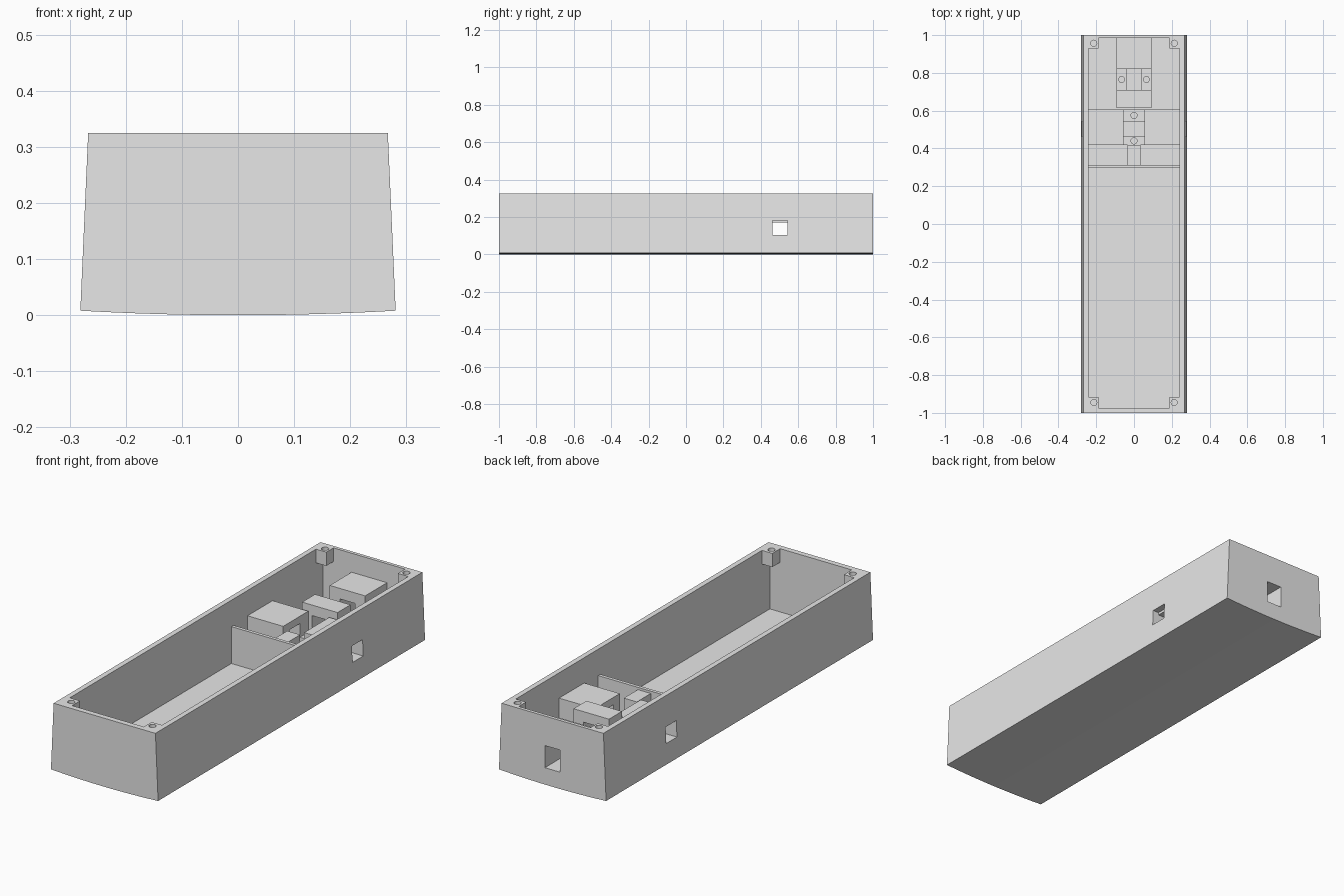
import bpy
import bmesh
from mathutils import Matrix, Vector

cube = bpy.data.objects.get("Cube")
if cube:
    bpy.data.objects.remove(cube)

grey = bpy.data.materials.new("plain grey")
grey.use_nodes = True
grey.diffuse_color = (0.8, 0.8, 0.8, 1)
grey.node_tree.nodes["Principled BSDF"].inputs["Base Color"].default_value = (0.8, 0.8, 0.8, 1)

FLOOR, RIM = 0.025, 0.325
INNER_X, FRONT_Y, BACK_Y = 0.242, -0.974, 0.984


def add(name, bm):
    bmesh.ops.recalc_face_normals(bm, faces=bm.faces)
    mesh = bpy.data.meshes.new(name)
    bm.to_mesh(mesh)
    bm.free()
    mesh.materials.append(grey)
    obj = bpy.data.objects.new(name, mesh)
    bpy.context.collection.objects.link(obj)
    return obj


def box(name, x, y, z):
    """Box spanning three (low, high) ranges."""
    lo, hi = Vector((x[0], y[0], z[0])), Vector((x[1], y[1], z[1]))
    bm = bmesh.new()
    place = Matrix.Translation((lo + hi) / 2) @ Matrix.Diagonal((*(hi - lo), 1))
    bmesh.ops.create_cube(bm, size=1, matrix=place)
    return add(name, bm)


def peg(x, y, z, depth):
    """Screw hole cutter reaching down from height z."""
    bm = bmesh.new()
    bmesh.ops.create_cone(bm, cap_ends=True, segments=24, radius1=0.016, radius2=0.016,
                          depth=2 * depth, matrix=Matrix.Translation((x, y, z)))
    return add("cutter", bm)


def cut(obj, *cutters):
    """Subtract the cutters, then discard them."""
    for cutter in cutters:
        cutter.hide_render = True
        mod = obj.modifiers.new("cut", 'BOOLEAN')
        mod.operation = 'DIFFERENCE'
        mod.solver = 'EXACT'
        mod.object = cutter
    bpy.context.view_layer.update()
    graph = bpy.context.evaluated_depsgraph_get()
    mesh = bpy.data.meshes.new_from_object(obj.evaluated_get(graph))
    obj.modifiers.clear()
    obj.data = mesh
    for cutter in cutters:
        bpy.data.objects.remove(cutter)


def side_range(side, near, far):
    return tuple(sorted((side * near, side * far)))


# Tapered outer shell with a gently bowed underside
bm = bmesh.new()
half = 0.281
steps = [half * i / 6 for i in range(-6, 7)]
profile = [(x, 0.008 * (x / half) ** 2) for x in steps] + [(0.267, RIM), (-0.267, RIM)]
face = bm.faces.new([bm.verts.new((x, -1, z)) for x, z in profile])
out = bmesh.ops.extrude_face_region(bm, geom=[face])
bmesh.ops.translate(bm, vec=(0, 2, 0),
                    verts=[g for g in out["geom"] if isinstance(g, bmesh.types.BMVert)])
shell = add("case_shell", bm)
cut(shell,
    box("cutter", (-INNER_X, INNER_X), (FRONT_Y, BACK_Y), (FLOOR, 0.5)),
    box("cutter", (-0.5, 0.5), (0.463, 0.543), (0.105, 0.182)),
    box("cutter", (-0.04, 0.04), (0.9, 1.1), (0.08, 0.185)))

for side, label in ((1, "left"), (-1, "right")):
    # Corner screw posts hanging under the rim
    for end, y, hole_y in (("front", (FRONT_Y, -0.915), -0.945),
                           ("back", (0.93, BACK_Y), 0.957)):
        post = box(f"{label}_{end}_screw_post", side_range(side, 0.188, INNER_X), y,
                   (RIM - 0.065, RIM))
        cut(post, peg(side * 0.213, hole_y, RIM, 0.05))

    # Side port block with a tunnel lined up with the wall opening
    block = box(f"{label}_port_block", side_range(side, 0.055, INNER_X), (0.417, 0.605),
                (FLOOR, 0.205))
    cut(block, box("cutter", (-0.5, 0.5), (0.463, 0.543), (0.105, 0.17)))

    # Screw pads beside the back channel
    pad = box(f"{label}_back_pad", side_range(side, 0.04, 0.093), (0.71, 0.82), (FLOOR, 0.08))
    cut(pad, peg(side * 0.065, 0.765, 0.08, 0.04))

# Middle screw pads between the side port blocks
for name, y, hole_y in (("front_middle_pad", (0.417, 0.463), 0.44),
                        ("back_middle_pad", (0.543, 0.605), 0.575)):
    pad = box(name, (-0.055, 0.055), y, (FLOOR, 0.105))
    cut(pad, peg(0, hole_y, 0.105, 0.04))
box("middle_channel_floor", (-0.055, 0.055), (0.463, 0.543), (FLOOR, 0.085))

# Back port housing in two blocks with one straight tunnel
for name, y in (("back_port_block", (0.82, BACK_Y)), ("back_stop_block", (0.613, 0.71))):
    block = box(name, (-0.093, 0.093), y, (FLOOR, 0.235))
    cut(block, box("cutter", (-0.04, 0.04), (0.5, 1.1), (0.08, 0.185)))
box("back_channel_floor", (-0.04, 0.04), (0.71, 0.82), (FLOOR, 0.065))

# Partition wall and the rib bracing it
box("partition_wall", (-INNER_X, INNER_X), (0.296, 0.312), (FLOOR, 0.2))
box("partition_rib", (-0.034, 0.034), (0.312, 0.417), (FLOOR, 0.189))
